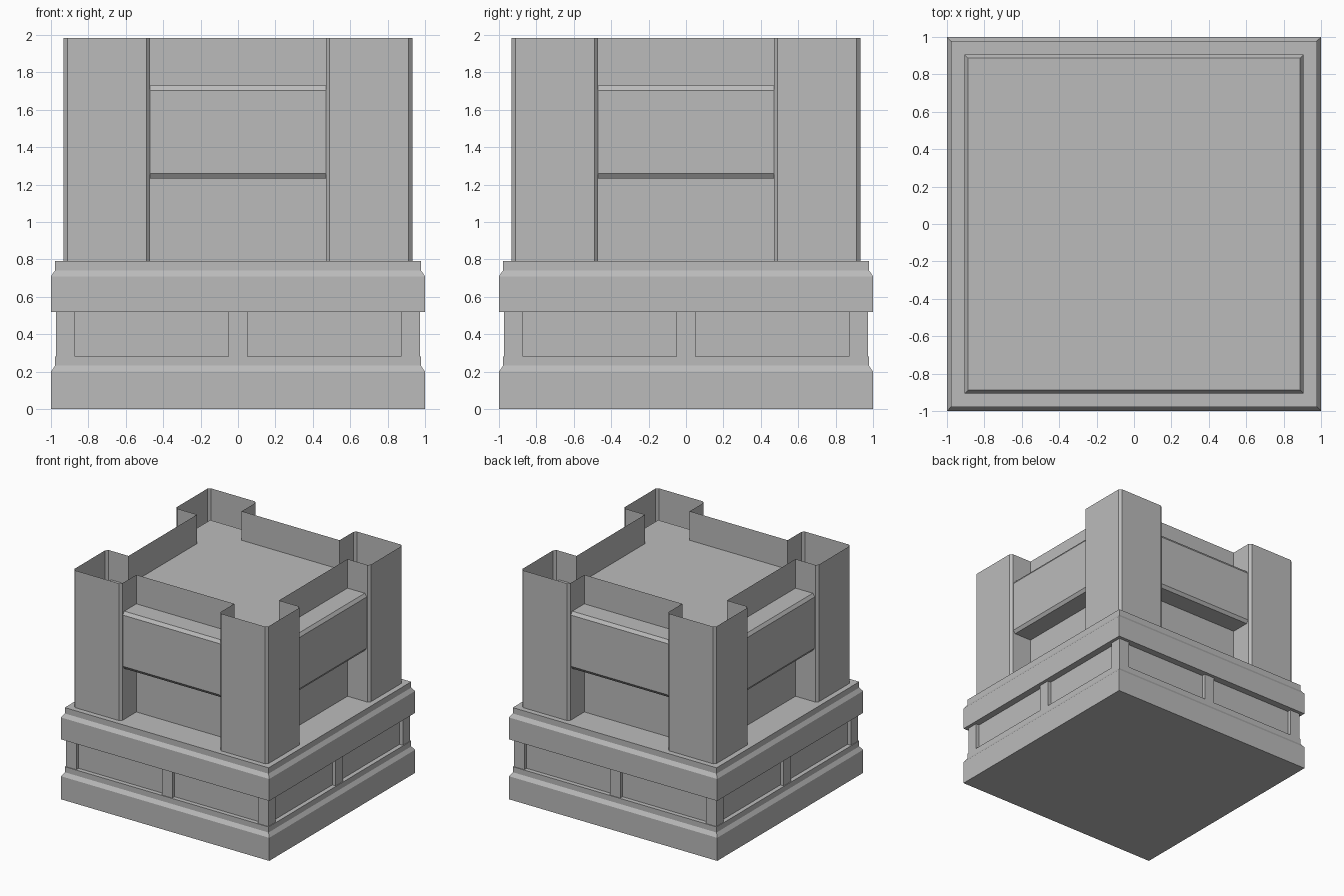
import bpy
import bmesh
from mathutils import Matrix
from math import pi

cube = bpy.data.objects.get("Cube")
if cube:
    bpy.data.objects.remove(cube, do_unlink=True)

# One plain stone colour
stone = bpy.data.materials.new("grey_stone")
stone.use_nodes = True
GREY = (0.5, 0.5, 0.5, 1)
stone.diffuse_color = GREY
stone.node_tree.nodes["Principled BSDF"].inputs["Base Color"].default_value = GREY


def finish(name, bm):
    bmesh.ops.recalc_face_normals(bm, faces=bm.faces)
    mesh = bpy.data.meshes.new(name)
    bm.to_mesh(mesh)
    bm.free()
    mesh.materials.append(stone)
    obj = bpy.data.objects.new(name, mesh)
    bpy.context.collection.objects.link(obj)
    return obj


def loft(bm, rings, capped):
    """Skin a list of equal closed rings of points."""
    rings = [[bm.verts.new(p) for p in ring] for ring in rings]
    count = len(rings[0])
    for low, high in zip(rings, rings[1:]):
        for i in range(count):
            j = (i + 1) % count
            bm.faces.new((low[i], low[j], high[j], high[i]))
    if capped:
        bm.faces.new(rings[0])
        bm.faces.new(rings[-1])


def square_block(name, profile):
    """Square solid from (half width, height) steps."""
    bm = bmesh.new()
    signs = ((-1, -1), (1, -1), (1, 1), (-1, 1))
    loft(bm, [[(sx * r, sy * r, z) for sx, sy in signs] for r, z in profile], True)
    return finish(name, bm)


def box(name, x, y, z):
    """Box from its ranges on each axis."""
    bm = bmesh.new()
    loft(bm, [[(x[0], y[0], h), (x[1], y[0], h), (x[1], y[1], h), (x[0], y[1], h)] for h in z], True)
    return finish(name, bm)


# Plinth: two moulded bands around a recessed core
LEDGE = 0.978
PLINTH_TOP = 0.793
square_block("lower_band", [(1, 0), (1, 0.2), (LEDGE, 0.232), (LEDGE, 0.28)])
square_block("recessed_core", [(0.94, 0.28), (0.94, 0.52)])
square_block("upper_band", [(1, 0.52), (1, 0.71), (LEDGE, 0.742), (LEDGE, PLINTH_TOP)])

# Posts between the bands
FACE = 0.972
GAP = (0.28, 0.52)
for sx, side in ((-1, "right"), (1, "left")):
    for sy, end in ((-1, "front"), (1, "back")):
        xs = sorted((sx * (FACE - 0.1), sx * FACE))
        ys = sorted((sy * (FACE - 0.1), sy * FACE))
        box(f"{end}_{side}_corner_post", xs, ys, GAP)
for turn, side in enumerate(("front", "left", "back", "right")):
    post = box(f"{side}_middle_post", (-0.05, 0.05), (-FACE, -0.93), GAP)
    post.data.transform(Matrix.Rotation(turn * pi / 2, 4, "Z"))

# Thin open-topped walls: chamfered corner towers joined by recessed stretches
OUTER, INNER, RECESS, CHAMFER = 0.932, 0.47, 0.722, 0.02
quarter = [
    (-INNER, -RECESS),
    (INNER, -RECESS),
    (INNER, -OUTER + CHAMFER),
    (INNER + CHAMFER, -OUTER),
    (OUTER - CHAMFER, -OUTER),
    (OUTER, -OUTER + CHAMFER),
    (OUTER, -INNER - CHAMFER),
    (OUTER - CHAMFER, -INNER),
]
outline = []
for _ in range(4):
    outline += quarter
    quarter = [(-y, x) for x, y in quarter]
bm = bmesh.new()
loft(bm, [[(x, y, z) for x, y in outline] for z in (PLINTH_TOP, 1.983)], False)
finish("tower_walls", bm)

# Bevelled slab that shows between the towers and floors the top
square_block("floor_slab", [(0.888, 1.233), (0.907, 1.26), (0.907, 1.704), (0.888, 1.731)])
